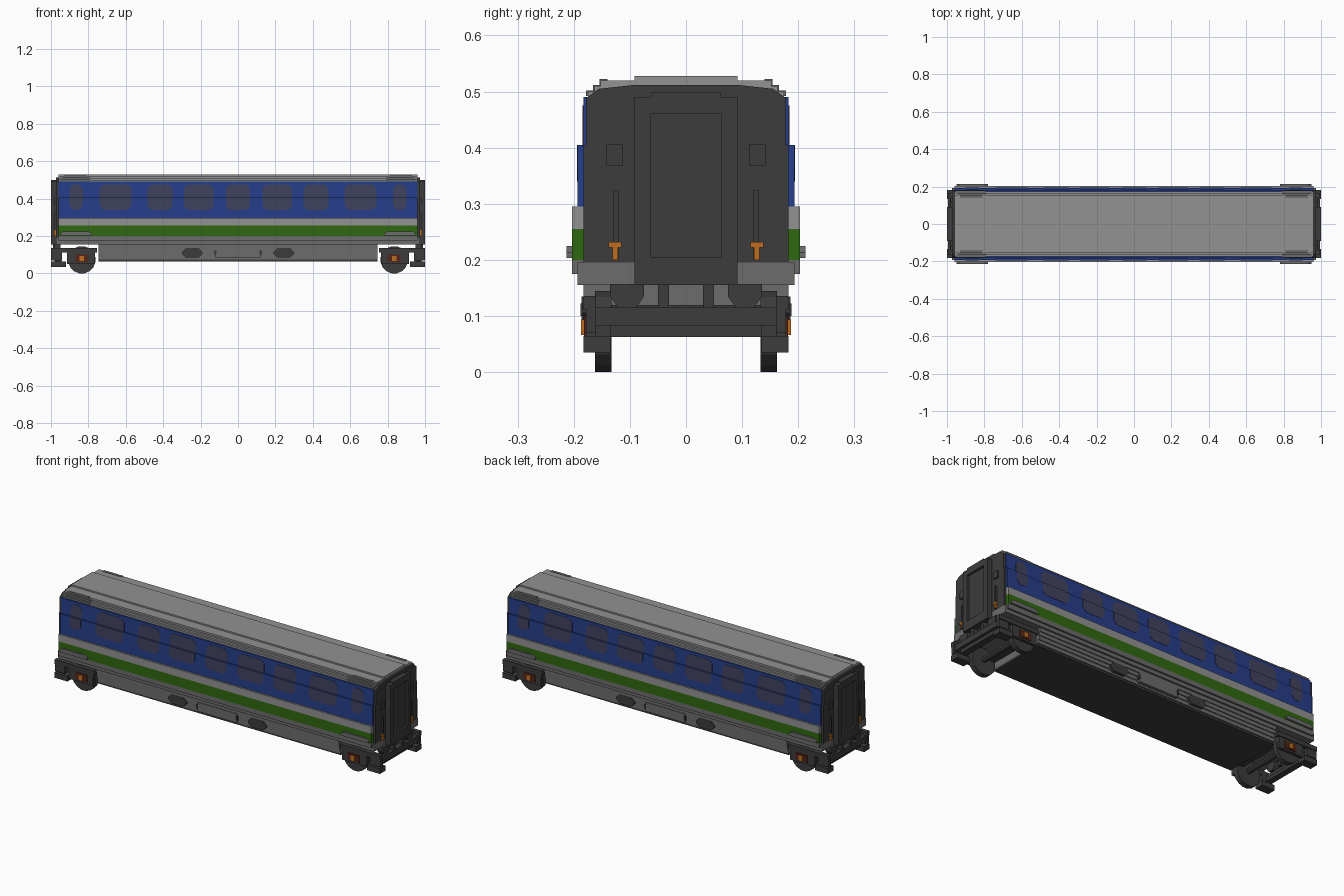
import bpy, bmesh, math

cube = bpy.data.objects.get("Cube")
if cube:
    bpy.data.objects.remove(cube, do_unlink=True)


def material(name, srgb):
    m = bpy.data.materials.new(name)
    m.use_nodes = True
    col = [(c / 255 / 12.92 if c < 11 else ((c / 255 + 0.055) / 1.055) ** 2.4) for c in srgb] + [1]
    m.diffuse_color = col
    m.node_tree.nodes["Principled BSDF"].inputs["Base Color"].default_value = col
    return m


LIGHT = material("light grey", (146, 146, 146))
MID = material("mid grey", (108, 108, 108))
DARK = material("dark grey", (60, 60, 60))
BLUE = material("blue", (38, 62, 140))
GREEN = material("green", (48, 104, 16))
GLASS = material("tinted glass", (64, 66, 96))
ORANGE = material("orange", (190, 108, 32))
RUST = material("rust red", (84, 36, 26))


def prisms(name, mat, parts, mirror=""):
    """Each part is (axis, outline, start, end); copies are mirrored across x and/or y."""
    bm = bmesh.new()
    for axis, pts, a, b in parts:
        for sx in ((1, -1) if "x" in mirror else (1,)):
            for sy in ((1, -1) if "y" in mirror else (1,)):
                ends = []
                for d in (a, b):
                    co = [(d, p, q) if axis == "x" else (p, d, q) for p, q in pts]
                    ends.append([bm.verts.new((sx * x, sy * y, z)) for x, y, z in co])
                bm.faces.new(ends[0])
                bm.faces.new(ends[1][::-1])
                n = len(pts)
                for i in range(n):
                    j = (i + 1) % n
                    bm.faces.new((ends[0][i], ends[0][j], ends[1][j], ends[1][i]))
    bmesh.ops.recalc_face_normals(bm, faces=bm.faces)
    me = bpy.data.meshes.new(name)
    bm.to_mesh(me)
    bm.free()
    me.materials.append(mat)
    ob = bpy.data.objects.new(name, me)
    bpy.context.collection.objects.link(ob)
    return ob


def box(x0, x1, y0, y1, z0, z1):
    return ("x", [(y0, z0), (y1, z0), (y1, z1), (y0, z1)], x0, x1)


def slab(length, y, z0, z1):
    return box(-length, length, -y, y, z0, z1)


def cut_rect(x0, x1, z0, z1, c):
    """Rectangle with cut corners."""
    return [(x0 + c, z0), (x1 - c, z0), (x1, z0 + c), (x1, z1 - c),
            (x1 - c, z1), (x0 + c, z1), (x0, z1 - c), (x0, z0 + c)]


def mirrored_profile(half):
    return half + [(-y, z) for y, z in reversed(half)]


# Body shell, stacked bands from the skirt up to the roof
prisms("skirt", MID, [slab(0.745, y, z, z + 0.02) for y, z in
                      ((0.168, 0.075), (0.173, 0.095), (0.178, 0.115), (0.183, 0.135))])
prisms("underfloor", DARK, [slab(0.745, 0.163, 0.064, 0.075)])
prisms("lower_side", MID, [slab(0.96, 0.193, 0.155, 0.175), slab(0.96, 0.203, 0.175, 0.2)])
prisms("green_stripe", GREEN, [slab(0.96, 0.203, 0.2, 0.255)])
prisms("light_stripe", LIGHT, [slab(0.96, 0.203, 0.255, 0.295)])
prisms("blue_side", BLUE, [slab(0.96, 0.193, 0.295, 0.405), slab(0.96, 0.183, 0.405, 0.49)])
prisms("roof", LIGHT, [slab(0.96, y, z0, z1) for y, z0, z1 in
                       ((0.175, 0.49, 0.5), (0.163, 0.5, 0.51),
                        (0.152, 0.51, 0.52), (0.092, 0.52, 0.528))])

# Darker grilles on the roof shoulders at both ends
prisms("roof_grille", MID, [box(0.79, 0.955, 0.16, 0.178, 0.492, 0.502),
                            box(0.79, 0.945, 0.15, 0.166, 0.502, 0.512),
                            box(0.81, 0.93, 0.14, 0.154, 0.512, 0.522)], "xy")

# Windows, each split by the step in the side wall
panes = [(-0.065, 0.065)]
for x0, x1 in ((0.13, 0.29), (0.35, 0.485), (0.57, 0.74), (0.83, 0.9)):
    panes += [(x0, x1), (-x1, -x0)]
glass = []
for x0, x1 in panes:
    c = 0.02
    glass.append(("y", [(x0, 0.405), (x0, 0.34 + c), (x0 + c, 0.34), (x1 - c, 0.34),
                        (x1, 0.34 + c), (x1, 0.405)], 0.19, 0.1945))
    glass.append(("y", [(x0, 0.405), (x0, 0.475 - c), (x0 + c, 0.475), (x1 - c, 0.475),
                        (x1, 0.475 - c), (x1, 0.405)], 0.18, 0.1845))
prisms("windows", GLASS, glass, "y")

# Door steps and skirt equipment
prisms("door_step", MID, [("y", [(0.78, 0.203), (0.95, 0.203), (0.95, 0.213),
                                 (0.935, 0.225), (0.8, 0.225), (0.78, 0.213)], 0.2, 0.213)], "xy")
prisms("skirt_vent", DARK, [("y", cut_rect(0.19, 0.3, 0.085, 0.135, 0.02), 0.16, 0.1845)], "xy")
prisms("skirt_panel", MID, [box(-0.12, 0.12, 0.16, 0.186, 0.085, 0.135)], "y")
prisms("skirt_latch", DARK, [box(0.115, 0.125, 0.16, 0.188, 0.1, 0.122)], "xy")

# End walls
wall = [(0.183, 0.195), (0.183, 0.405), (0.178, 0.405), (0.178, 0.488), (0.165, 0.498),
        (0.155, 0.505), (0.09, 0.512)]
prisms("end_wall", DARK, [("x", mirrored_profile(wall), 0.955, 0.972)], "x")
prisms("end_skirt", MID, [box(0.955, 0.972, 0.09, 0.193, 0.155, 0.195)], "xy")

# Gangway frame around a recessed door
prisms("gangway_frame", DARK, [box(0.965, 1.0, 0.062, 0.092, 0.155, 0.49),
                               box(0.965, 1.0, 0, 0.062, 0.46, 0.498),
                               box(0.965, 1.0, 0, 0.062, 0.155, 0.205)], "xy")
prisms("gangway_door", DARK, [box(0.965, 0.988, -0.062, 0.062, 0.205, 0.46)], "x")

# End fittings: lamp boxes, grab rails and orange hose cocks
prisms("end_lamp_box", DARK, [box(0.97, 0.98, 0.112, 0.142, 0.368, 0.406)], "xy")
prisms("grab_rail", DARK, [box(0.97, 0.982, 0.12, 0.13, 0.2, 0.325)], "xy")
prisms("hose_cock", ORANGE, [box(0.97, 0.985, 0.115, 0.138, 0.222, 0.232),
                             box(0.97, 0.985, 0.121, 0.131, 0.2, 0.222)], "xy")

# Coupling supports under the gangway
prisms("coupler_support", DARK, [
    box(0.95, 0.99, 0.03, 0.05, 0.113, 0.157),
    ("x", [(0.09, 0.113), (0.12, 0.113), (0.135, 0.135), (0.135, 0.157),
           (0.075, 0.157), (0.075, 0.135)], 0.95, 0.985)], "xy")

# Bogies: cross beams, side frames, wheels and axle boxes
prisms("bogie_cross_beam", DARK, [box(0.965, 0.995, -0.165, 0.165, 0.083, 0.115),
                                  box(0.945, 0.98, -0.135, 0.135, 0.063, 0.083),
                                  box(0.765, 0.8, -0.165, 0.165, 0.09, 0.12)], "x")
prisms("bogie_side_frame", DARK, [
    box(0.755, 1.0, 0.16, 0.183, 0.112, 0.136),
    box(0.94, 1.0, 0.16, 0.178, 0.07, 0.112),
    box(0.92, 1.0, 0.135, 0.183, 0.035, 0.064),
    box(0.765, 0.915, 0.16, 0.178, 0.05, 0.112)], "xy")


def disc(cx, cz, r, n):
    return [(cx + r * math.cos((i + 0.5) * math.tau / n),
             cz + r * math.sin((i + 0.5) * math.tau / n)) for i in range(n)]


prisms("wheel", DARK, [("y", disc(0.835, 0.0725, 0.0735, 16), 0.133, 0.162)], "xy")
prisms("axle", DARK, [("y", disc(0.835, 0.08, 0.015, 8), -0.14, 0.14)], "x")
prisms("axle_box", RUST, [box(0.8, 0.87, 0.17, 0.182, 0.06, 0.1)], "xy")
prisms("axle_cap", ORANGE, [box(0.823, 0.848, 0.175, 0.187, 0.066, 0.094)], "xy")
